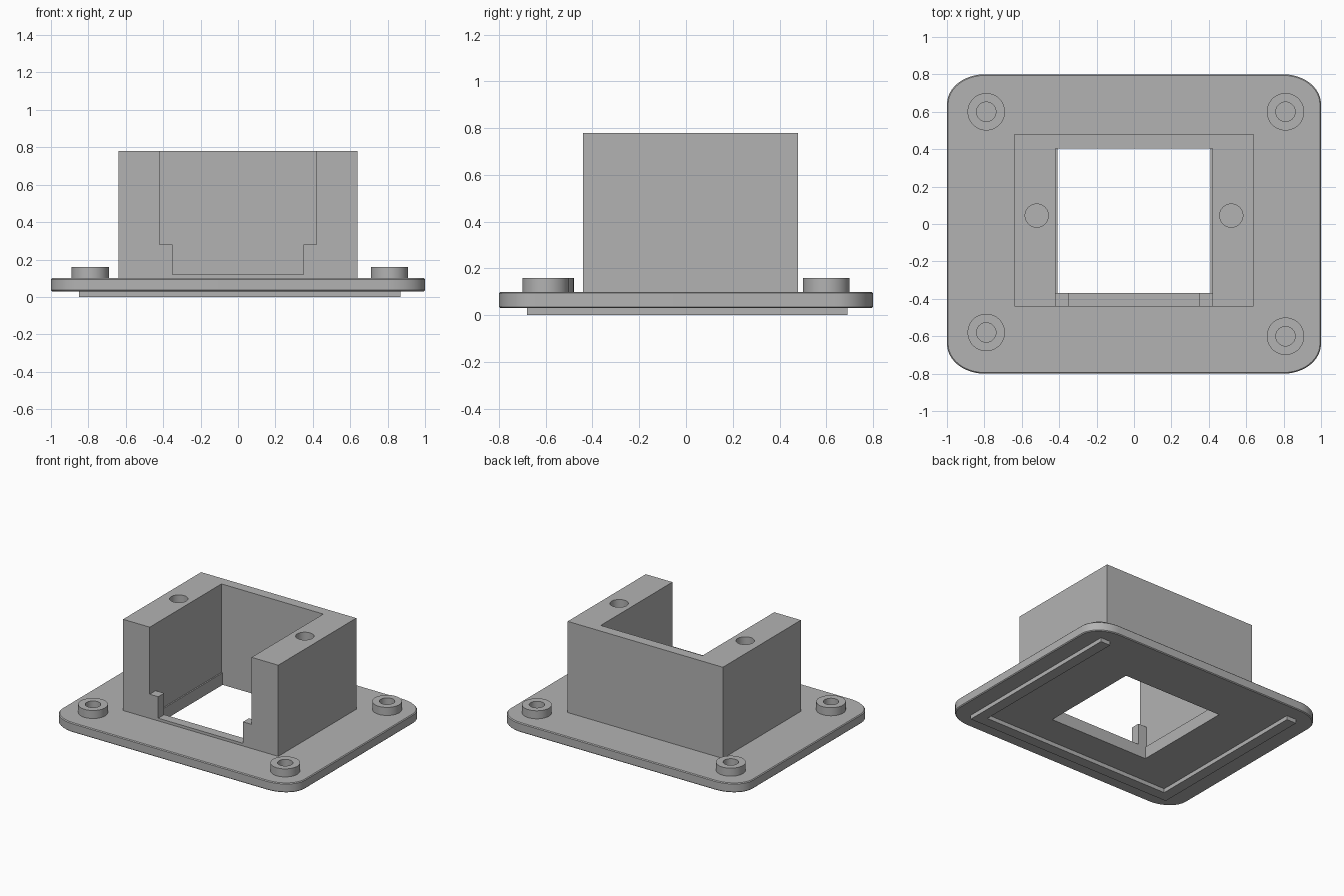
import bpy, math

default = bpy.data.objects.get("Cube")
if default:
    bpy.data.objects.remove(default, do_unlink=True)

grey = bpy.data.materials.new("plain_grey")
grey.use_nodes = True
colour = (0.45, 0.45, 0.45, 1)
grey.diffuse_color = colour
grey.node_tree.nodes["Principled BSDF"].inputs["Base Color"].default_value = colour


def prism(name, outline, z0, z1):
    """Extrude a counter-clockwise outline from z0 to z1."""
    n = len(outline)
    verts = [(x, y, z) for z in (z0, z1) for x, y in outline]
    faces = [tuple(reversed(range(n))), tuple(range(n, 2 * n))]
    faces += [(i, (i + 1) % n, (i + 1) % n + n, i + n) for i in range(n)]
    mesh = bpy.data.meshes.new(name)
    mesh.from_pydata(verts, [], faces)
    mesh.materials.append(grey)
    obj = bpy.data.objects.new(name, mesh)
    bpy.context.collection.objects.link(obj)
    return obj


def box(name, x0, x1, y0, y1, z0, z1):
    return prism(name, [(x0, y0), (x1, y0), (x1, y1), (x0, y1)], z0, z1)


def cylinder(name, x, y, r, z0, z1, sides=48):
    turn = [2 * math.pi * i / sides for i in range(sides)]
    return prism(name, [(x + r * math.cos(a), y + r * math.sin(a)) for a in turn], z0, z1)


def apply_modifier(obj, mod):
    bpy.context.view_layer.objects.active = obj
    bpy.ops.object.modifier_apply(modifier=mod.name)


def cut(obj, *cutters):
    for cutter in cutters:
        mod = obj.modifiers.new("cut", 'BOOLEAN')
        mod.operation, mod.solver, mod.object = 'DIFFERENCE', 'EXACT', cutter
        apply_modifier(obj, mod)
        bpy.data.objects.remove(cutter, do_unlink=True)


def smooth(obj):
    bpy.ops.object.select_all(action='DESELECT')
    obj.select_set(True)
    bpy.context.view_layer.objects.active = obj
    bpy.ops.object.shade_smooth_by_angle(angle=math.radians(30))


# Base plate with rounded corners and a fine edge bevel
rx, ry, steps = 0.2, 0.16, 12
outline = []
for quarter, (sx, sy) in enumerate([(1, 1), (-1, 1), (-1, -1), (1, -1)]):
    for i in range(steps + 1):
        a = math.pi / 2 * (quarter + i / steps)
        outline.append((sx * (1 - rx) + rx * math.cos(a), sy * (0.8 - ry) + ry * math.sin(a)))
plate = prism("base_plate", outline, 0.03, 0.1)
bevel = plate.modifiers.new("edge", 'BEVEL')
bevel.width, bevel.segments, bevel.limit_method = 0.006, 1, 'ANGLE'
bevel.angle_limit = math.radians(60)
apply_modifier(plate, bevel)
cut(plate, box("opening", -0.41, 0.41, -0.37, 0.405, -0.1, 0.3))

# Housing: three walls, open at the front above a low sill with two tabs
housing = box("housing", -0.64, 0.64, -0.44, 0.48, 0.1, 0.78)
cut(housing,
    box("floor_opening", -0.41, 0.41, -0.37, 0.405, 0, 0.5),
    box("cavity", -0.42, 0.42, -0.37, 0.405, 0.12, 1),
    box("front_gap", -0.42, 0.42, -0.6, -0.3, 0.28, 1),
    box("sill_gap", -0.35, 0.35, -0.6, -0.3, 0.12, 1),
    *[cylinder("wall_hole", x, 0.045, 0.062, 0.45, 1) for x in (-0.52, 0.52)])
smooth(housing)

# Corner bosses with blind holes running into the plate
for name, x, y in [("front_right", -0.79, -0.58), ("front_left", 0.81, -0.6),
                   ("back_right", -0.79, 0.6), ("back_left", 0.81, 0.6)]:
    boss = cylinder(name + "_boss", x, y, 0.1, 0.1, 0.16)
    cut(boss, cylinder("bore", x, y, 0.052, 0.05, 0.3))
    cut(plate, cylinder("bore", x, y, 0.052, 0.08, 0.3))
    smooth(boss)
smooth(plate)

# Raised U-shaped rib on the underside
prism("underside_rib", [(-0.85, -0.68), (0.87, -0.68), (0.87, 0.69), (0.79, 0.69),
                        (0.79, -0.6), (-0.77, -0.6), (-0.77, 0.69), (-0.85, 0.69)], 0, 0.03)
